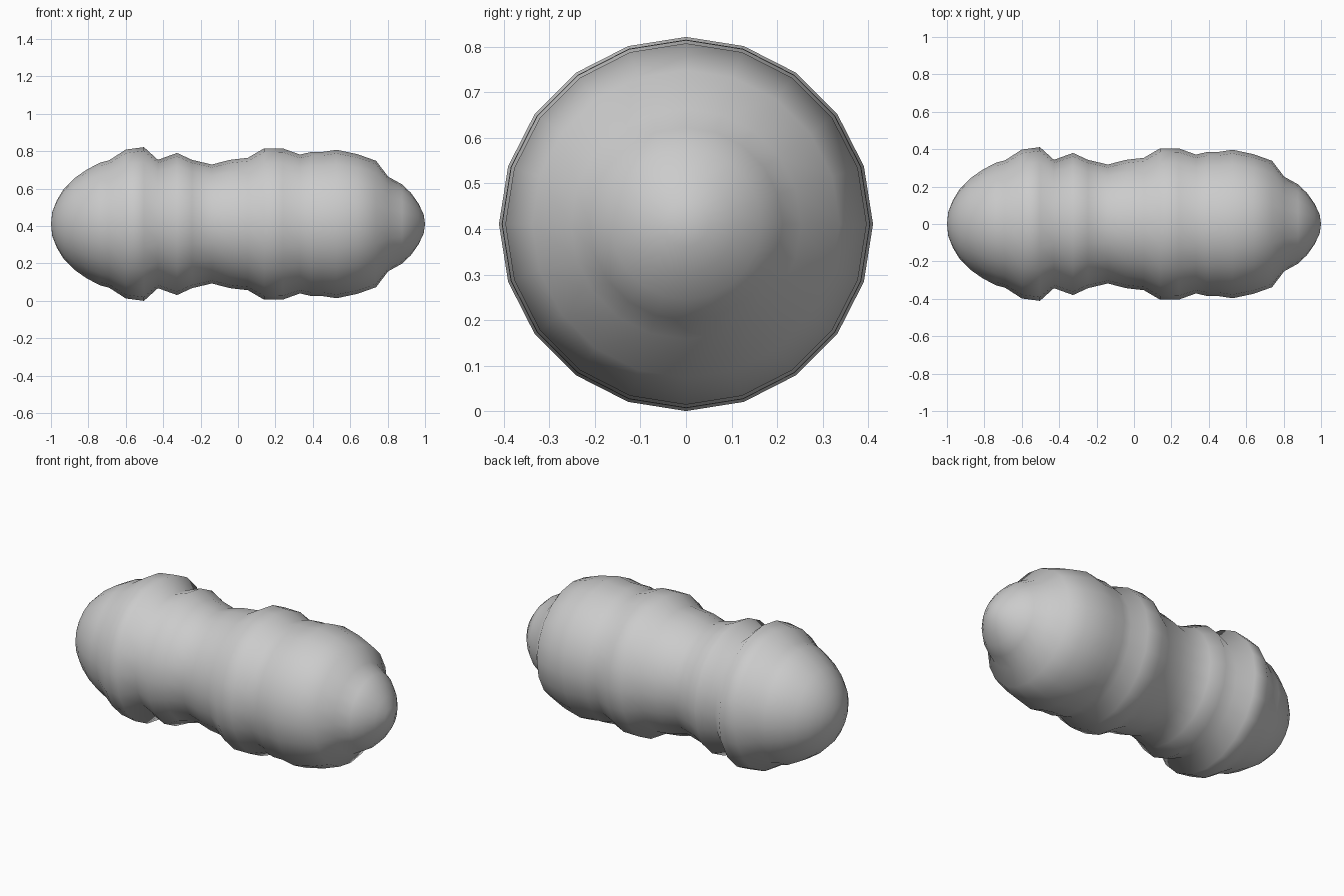
import bpy, bmesh, math

if "Cube" in bpy.data.objects:
    bpy.data.objects.remove(bpy.data.objects["Cube"])

SIDES = 20
CENTRE_Z = 0.411

# Profile along the x axis: (position, radius)
profile = [
    (-0.993, 0.065), (-0.968, 0.128), (-0.93, 0.19), (-0.877, 0.243),
    (-0.81, 0.29), (-0.738, 0.328), (-0.69, 0.34), (-0.60, 0.398),
    (-0.503, 0.411), (-0.428, 0.343), (-0.326, 0.38), (-0.246, 0.343),
    (-0.14, 0.318), (-0.043, 0.343), (0.053, 0.354), (0.14, 0.405),
    (0.24, 0.404), (0.332, 0.371), (0.39, 0.385), (0.45, 0.385),
    (0.527, 0.397), (0.64, 0.373), (0.738, 0.338), (0.803, 0.253),
    (0.877, 0.212), (0.925, 0.166), (0.966, 0.108), (0.993, 0.05),
]

bm = bmesh.new()

# Rings around the long axis
rings = []
for x, r in profile:
    rings.append([bm.verts.new((x, r * math.cos(2 * math.pi * i / SIDES),
                                CENTRE_Z + r * math.sin(2 * math.pi * i / SIDES)))
                  for i in range(SIDES)])

# Side faces
for a, b in zip(rings, rings[1:]):
    for i in range(SIDES):
        j = (i + 1) % SIDES
        bm.faces.new((a[i], a[j], b[j], b[i]))

# Rounded end tips
for ring, x in ((rings[0], -1.0), (rings[-1], 1.0)):
    tip = bm.verts.new((x, 0, CENTRE_Z))
    for i in range(SIDES):
        bm.faces.new((ring[i], ring[(i + 1) % SIDES], tip))

bmesh.ops.recalc_face_normals(bm, faces=bm.faces)
for f in bm.faces:
    f.smooth = True

mesh = bpy.data.meshes.new("lumpy_body")
bm.to_mesh(mesh)
bm.free()
body = bpy.data.objects.new("lumpy_body", mesh)
bpy.context.collection.objects.link(body)
